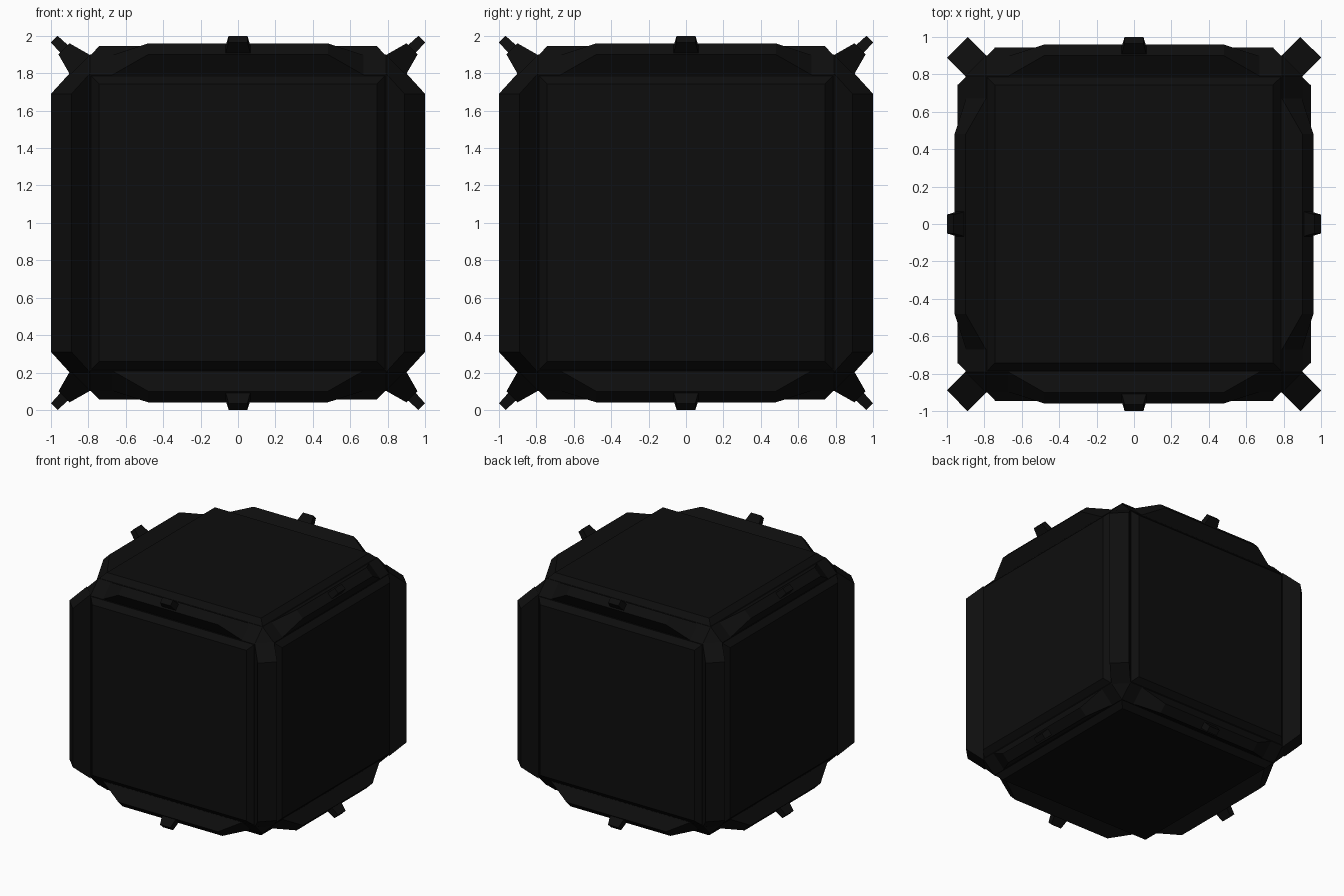
import bpy, bmesh, math
from mathutils import Vector, Matrix

if "Cube" in bpy.data.objects:
    bpy.data.objects.remove(bpy.data.objects["Cube"])

CENTRE = Vector((0, 0, 1))
black = bpy.data.materials.new("matte black")
black.diffuse_color = (0.0042, 0.0042, 0.0042, 1)
black.use_nodes = True
black.node_tree.nodes["Principled BSDF"].inputs["Base Color"].default_value = black.diffuse_color


def finish(name, bm):
    bmesh.ops.recalc_face_normals(bm, faces=bm.faces)
    me = bpy.data.meshes.new(name)
    bm.to_mesh(me)
    bm.free()
    me.materials.append(black)
    ob = bpy.data.objects.new(name, me)
    ob.location = CENTRE
    bpy.context.collection.objects.link(ob)
    return ob


def block(name, axis, out, base, top):
    """Tapered block; base/top = (half length along axis, half thickness, distance outward)."""
    axis, out = Vector(axis).normalized(), Vector(out).normalized()
    side = out.cross(axis)
    bm = bmesh.new()
    rings = []
    for a, t, d in (base, top):
        rings.append([bm.verts.new(axis * a * sx + side * t * sy + out * d)
                      for sx, sy in ((-1, -1), (1, -1), (1, 1), (-1, 1))])
    lo, hi = rings
    bm.faces.new(lo[::-1])
    bm.faces.new(hi)
    for i in range(4):
        j = (i + 1) % 4
        bm.faces.new((lo[i], lo[j], hi[j], hi[i]))
    return finish(name, bm)


# core: cube with chamfered edges and corners
bm = bmesh.new()
for sx in (-1, 1):
    for sy in (-1, 1):
        for sz in (-1, 1):
            for k in range(3):
                c = [0.79, 0.79, 0.79]
                c[k] = 0.90
                bm.verts.new((c[0] * sx, c[1] * sy, c[2] * sz))
bmesh.ops.convex_hull(bm, input=bm.verts)
bmesh.ops.dissolve_limit(bm, angle_limit=0.01, verts=bm.verts, edges=bm.edges)
finish("core", bm)

# raised panel on each of the six sides
for k in range(3):
    for s in (-1, 1):
        out, axis = [0, 0, 0], [0, 0, 0]
        out[k] = s
        axis[(k + 1) % 3] = 1
        block("side_panel", axis, out, (0.79, 0.79, 0.895), (0.742, 0.742, 0.945))

R = math.sqrt(2)
for s in (-1, 1):
    for t in (-1, 1):
        # upright corner bars with sloped ends
        block("corner_bar", (0, 0, 1), (s, t, 0),
              (0.80, 0.11 / 2 * R, 1.69 / R), (0.69, 0.11 / 2 * R, 1.89 / R))
        # level edges: tapered ridge with a small nub in the middle
        for axis, out in (((1, 0, 0), (0, s, t)), ((0, 1, 0), (s, 0, t))):
            block("edge_ridge", axis, out,
                  (0.67, 0.075, 1.69 / R), (0.48, 0.042, 1.86 / R))
            block("edge_nub", axis, out,
                  (0.07, 0.03, 1.83 / R), (0.05, 0.025, 1.965 / R))
